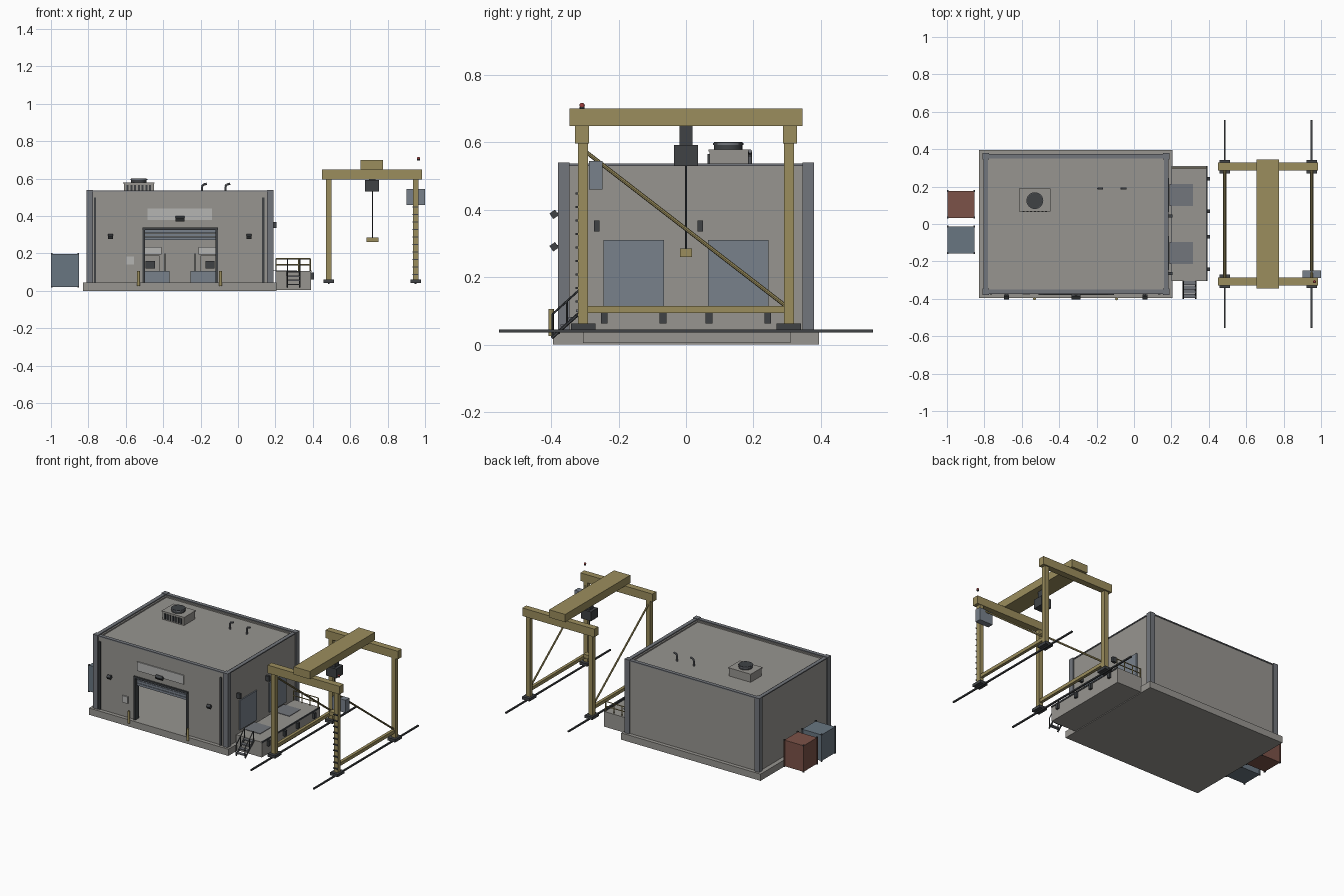
import bpy, bmesh, math
from mathutils import Vector

if "Cube" in bpy.data.objects:
    bpy.data.objects.remove(bpy.data.objects["Cube"])

def mat(name, c):
    m = bpy.data.materials.new(name)
    m.diffuse_color = (*c, 1)
    m.use_nodes = True
    m.node_tree.nodes["Principled BSDF"].inputs["Base Color"].default_value = m.diffuse_color
    return m

YEL = mat("ochre paint", (0.33, 0.27, 0.11))
DARK = mat("dark steel", (0.05, 0.055, 0.06))
TRIM = mat("blue grey trim", (0.17, 0.18, 0.20))
DOOR = mat("door blue grey", (0.19, 0.22, 0.26))
WALL = mat("wall grey", (0.31, 0.30, 0.28))
PALE = mat("pale panel", (0.46, 0.46, 0.45))
RED = mat("rust red", (0.20, 0.085, 0.065))
BLUE = mat("container blue", (0.14, 0.18, 0.22))
LAMP = mat("beacon red", (0.35, 0.05, 0.05))

def finish(name, bm, m):
    bmesh.ops.recalc_face_normals(bm, faces=bm.faces)
    me = bpy.data.meshes.new(name)
    bm.to_mesh(me)
    bm.free()
    ob = bpy.data.objects.new(name, me)
    bpy.context.collection.objects.link(ob)
    if m:
        me.materials.append(m)
    return ob

def box(name, x, y, z, m=None, rx=0):
    """Box from (min, max) ranges, optionally tilted about its own x axis."""
    bm = bmesh.new()
    bmesh.ops.create_cube(bm, size=1)
    ob_c = Vector([(a + b) / 2 for a, b in (x, y, z)])
    bmesh.ops.scale(bm, vec=[b - a for a, b in (x, y, z)], verts=bm.verts)
    ob = finish(name, bm, m)
    ob.location = ob_c
    ob.rotation_euler.x = rx
    return ob

def rod(name, pts, r, m=None, sides=8):
    """Round bars along a list of points."""
    bm = bmesh.new()
    for a, b in zip(pts, pts[1:]):
        a, b = Vector(a), Vector(b)
        d = b - a
        M = d.to_track_quat('Z', 'Y').to_matrix().to_4x4()
        M.translation = (a + b) / 2
        bmesh.ops.create_cone(bm, cap_ends=True, segments=sides, radius1=r, radius2=r,
                              depth=d.length, matrix=M)
    ob = finish(name, bm, m)
    if sides > 8:
        for p in ob.data.polygons:
            p.use_smooth = len(p.vertices) == 4
    return ob

# foundation and hollow walls with a door gap
box("foundation_slab", (-.83, .205), (-.395, .395), (0, .045), WALL)
bm = bmesh.new()
plan = [(-.51, -.37), (-.80, -.37), (-.80, .37), (.18, .37), (.18, -.37), (-.11, -.37),
        (-.11, -.34), (.15, -.34), (.15, .34), (-.77, .34), (-.77, -.34), (-.51, -.34)]
f = bm.faces.new([bm.verts.new((x, y, .045)) for x, y in plan])
ext = bmesh.ops.extrude_face_region(bm, geom=[f])
bmesh.ops.translate(bm, vec=(0, 0, .485), verts=[v for v in ext["geom"] if isinstance(v, bmesh.types.BMVert)])
finish("walls", bm, WALL)
box("door_header_wall", (-.51, -.11), (-.37, -.34), (.335, .53), WALL)
box("roof_deck", (-.78, .16), (-.35, .35), (.50, .522), WALL)

# corner posts, parapet coping and downpipes
for sx, x in (("left", (-.81, -.775)), ("right", (.155, .19))):
    for sy, y in (("front", (-.38, -.345)), ("back", (.345, .38))):
        box(f"corner_post_{sx}_{sy}", x, y, (.045, .54), TRIM)
for s, y in (("front", (-.375, -.35)), ("back", (.35, .375))):
    box(f"coping_{s}", (-.775, .155), y, (.53, .537), TRIM)
for s, x in (("left", (-.805, -.78)), ("right", (.16, .185))):
    box(f"coping_{s}", x, (-.345, .345), (.53, .537), TRIM)
for s, x in (("left", -.765), ("right", .135)):
    box(f"downpipe_{s}", (x - .006, x + .006), (-.378, -.368), (.045, .50), DARK)

# main door: frame, rolled shutter, sign board
for s, x in (("left", -.51), ("right", -.12)):
    box(f"door_jamb_{s}", (x, x + .012), (-.378, -.338), (.045, .335), DARK)
box("door_lintel", (-.51, -.108), (-.38, -.338), (.325, .338), DARK)
for i in range(3):
    z = .273 + i * .018
    box(f"shutter_slat_{i}", (-.498, -.12), (-.362, -.35), (z, z + .016), DOOR)
box("sign_board", (-.485, -.14), (-.377, -.368), (.38, .44), PALE)
box("meter_box", (-.595, -.555), (-.378, -.368), (.14, .185), PALE)
for s, x in (("left", -.532), ("right", -.093)):
    rod(f"bollard_{s}", [(x, -.4, .025), (x, -.4, .105)], .008, YEL, 12)

# wall lamps
for i, (x, w, z) in enumerate([(-.682, .013, .29), (.058, .013, .29), (-.31, .025, .386)]):
    box(f"front_lamp_{i}", (x - w, x + w), (-.401, -.381), (z - .01, z + .01), DARK, .6)
    box(f"front_lamp_bracket_{i}", (x - .006, x + .006), (-.388, -.368), (z - .005, z + .005), DARK)
for i, y in enumerate((-.265, .042)):
    box(f"side_lamp_{i}", (.178, .207), (y - .008, y + .008), (.335, .368), DARK)

# workshop machines inside
for s, k in (("left", -1), ("right", 1)):
    def span(a, b):
        return tuple(sorted((-.31 + k * a, -.31 + k * b)))
    box(f"machine_bench_{s}", span(.055, .25), (.05, .2), (.045, .105), DOOR)
    box(f"machine_column_{s}", span(.11, .24), (.16, .24), (.105, .19), WALL)
    box(f"machine_screen_{s}", span(.135, .185), (.12, .16), (.12, .16), DARK)
    box(f"machine_head_{s}", span(.1, .2), (.1, .24), (.195, .235), PALE)
    x = -.31 + k * .08
    rod(f"machine_pole_{s}", [(x, .12, .105), (x, .12, .2)], .003, DARK)

# rooftop ventilation
box("roof_unit", (-.61, -.45), (.07, .185), (.522, .575), WALL)
box("roof_unit_lid", (-.614, -.446), (.066, .19), (.573, .579), WALL)
rod("roof_fan", [(-.53, .125, .578), (-.53, .125, .6)], .042, DARK, 24)
rod("roof_fan_rim", [(-.53, .125, .592), (-.53, .125, .598)], .045, TRIM, 24)
for i in range(7):
    x = -.595 + i * .02
    box(f"roof_louvre_{i}", (x, x + .01), (.064, .072), (.53, .565), DARK)
for i, x in enumerate((-.192, -.067)):
    rod(f"vent_pipe_{i}", [(x, .19, .52), (x, .19, .558), (x + .006, .19, .568), (x + .025, .19, .573)], .006, TRIM)

# loading dock
box("dock_platform", (.20, .39), (-.305, .31), (.005, .107), WALL)
for i, y in enumerate((-.155, .155)):
    box(f"dock_door_{i}", (.178, .188), (y - .09, y + .09), (.112, .31), DOOR)
    box(f"dock_plate_{i}", (.19, .315), (y - .06, y + .06), (.106, .110), TRIM)
    for j in (-1, 1):
        b = y + j * .087
        box(f"dock_bumper_{i}_{j}", (.388, .405), (b - .01, b + .01), (.062, .098), DARK)
box("dock_edge", (.386, .393), (-.305, .31), (.1, .11), DARK)
for i in range(4):
    x = .203 + i * .061
    rod(f"dock_rail_post_{i}", [(x, .3, .105), (x, .3, .172)], .0035, YEL, 6)
for z in (.14, .172):
    rod(f"dock_rail_{z}", [(.203, .3, z), (.386, .3, z)], .0035, YEL, 6)

# dock stairs with handrails
for i in range(4):
    y, z = -.395 + i * .023, .035 + i * .022
    box(f"stair_tread_{i}", (.265, .33), (y, y + .021), (z - .004, z + .003), TRIM)
for s, x in (("left", .264), ("right", .331)):
    rod(f"stair_stringer_{s}", [(x, -.398, .02), (x, -.305, .103)], .005, DARK, 6)
    rod(f"stair_handrail_{s}", [(x, -.396, .025), (x, -.396, .09), (x, -.31, .168), (x, -.31, .1)], .003, DARK, 6)
    rod(f"stair_baluster_{s}", [(x, -.353, .06), (x, -.353, .129)], .003, DARK, 6)

# containers
for n, y0, m in (("red", .03, RED), ("blue", -.16, BLUE)):
    y1 = y0 + .15
    box(f"container_{n}", (-.997, -.853), (y0 + .003, y1 - .003), (.022, .197), m)
    for i, x in enumerate((-1, -.858)):
        for j, y in enumerate((y0, y1 - .008)):
            box(f"container_{n}_post_{i}{j}", (x, x + .008), (y, y + .008), (.02, .2), m)
            for z in (.018, .194):
                box(f"container_{n}_casting_{i}{j}_{z}", (x - .0, x + .009), (y - .001, y + .009), (z, z + .008), DARK)

# gantry crane: rails, feet, legs, sills, braces
for s, x in (("inner", .485), ("outer", .95)):
    box(f"crane_rail_{s}", (x - .005, x + .005), (-.555, .555), (.036, .045), DARK)
    box(f"crane_sill_{s}", (x - .01, x + .01), (-.30, .30), (.093, .115), YEL)
    rod(f"crane_brace_{s}", [(x, -.295, .57), (x, .295, .115)], .006, YEL)
    for e, y in (("front", -.305), ("back", .305)):
        box(f"crane_foot_{s}_{e}", (x - .028, x + .028), (y - .036, y + .036), (.043, .062), DARK)
        box(f"crane_leg_{s}_{e}", (x - .015, x + .015), (y - .015, y + .015), (.06, .6), YEL)
# end beams, girder, hoist
for e, y in (("front", -.308), ("back", .308)):
    box(f"crane_end_beam_{e}", (.45, .985), (y - .021, y + .021), (.596, .65), YEL)
box("crane_girder", (.655, .775), (-.345, .345), (.648, .70), YEL)
box("hoist_trolley", (.68, .755), (-.036, .036), (.53, .592), DARK)
box("hoist_hanger", (.70, .735), (-.02, .02), (.59, .65), DARK)
rod("hoist_cable", [(.718, 0, .53), (.718, 0, .28)], .003, DARK, 6)
box("hook_block", (.688, .75), (-.018, .018), (.26, .285), YEL)
# operator cab, ladder, beacon
box("crane_cab", (.90, 1.0), (-.288, -.248), (.46, .545), DOOR)
for i in range(10):
    z = .085 + i * .04
    box(f"ladder_rung_{i}", (.934, .966), (-.328, -.32), (z, z + .006), DARK)
rod("beacon_base", [(.965, -.308, .698), (.965, -.308, .704)], .007, DARK)
bm = bmesh.new()
bmesh.ops.create_uvsphere(bm, u_segments=10, v_segments=6, radius=.008)
finish("beacon_light", bm, LAMP).location = (.965, -.308, .709)
